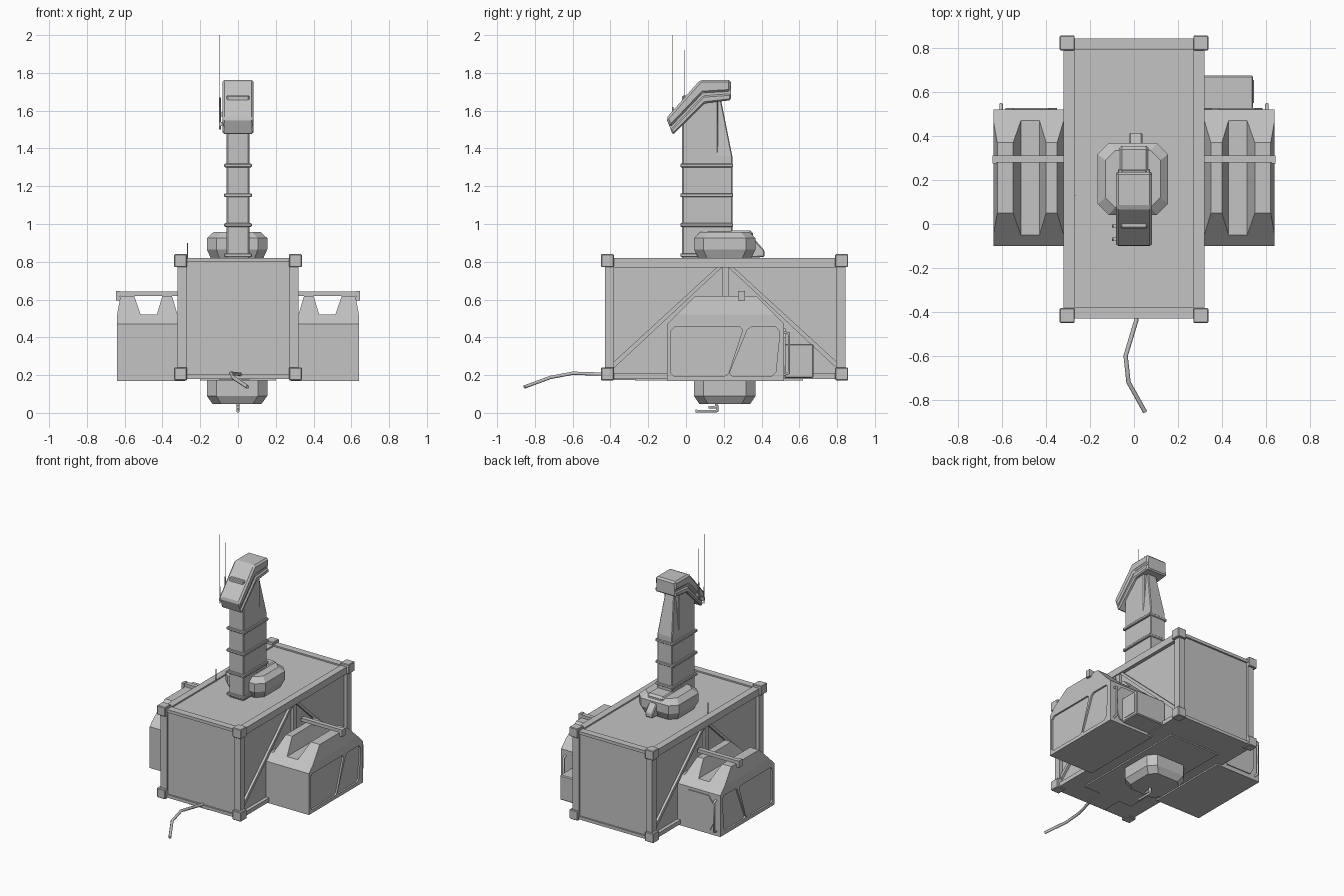
import bpy, bmesh
from mathutils import Vector

cube = bpy.data.objects.get("Cube")
if cube:
    bpy.data.objects.remove(cube, do_unlink=True)

GREY = (0.55, 0.55, 0.55, 1)
mat = bpy.data.materials.new("plain grey")
mat.use_nodes = True
mat.diffuse_color = GREY
mat.node_tree.nodes["Principled BSDF"].inputs["Base Color"].default_value = GREY


def loft(name, rings, bevel=0, mirror=False):
    """Skin a stack of equal-length rings and cap both ends."""
    bm = bmesh.new()
    loops = [[bm.verts.new(p) for p in ring] for ring in rings]
    n = len(loops[0])
    for a, b in zip(loops, loops[1:]):
        for i in range(n):
            j = (i + 1) % n
            bm.faces.new((a[i], a[j], b[j], b[i]))
    bm.faces.new(loops[0])
    bm.faces.new(loops[-1])
    bmesh.ops.recalc_face_normals(bm, faces=bm.faces)
    mesh = bpy.data.meshes.new(name)
    bm.to_mesh(mesh)
    bm.free()
    mesh.materials.append(mat)
    ob = bpy.data.objects.new(name, mesh)
    bpy.context.collection.objects.link(ob)
    if bevel:
        mod = ob.modifiers.new("Bevel", "BEVEL")
        mod.width, mod.segments = bevel, 1
    if mirror:
        ob.modifiers.new("Mirror", "MIRROR")
    return ob


def rect(x0, x1, y0, y1, z):
    return [(x0, y0, z), (x1, y0, z), (x1, y1, z), (x0, y1, z)]


def box(name, x, y, z, bevel=0, mirror=False):
    return loft(name, [rect(*x, *y, z[0]), rect(*x, *y, z[1])], bevel, mirror)


def side_prism(name, profile, x0, x1, bevel=0, mirror=False):
    """Extrude a (y, z) profile along x."""
    return loft(name, [[(x, y, z) for y, z in profile] for x in (x0, x1)], bevel, mirror)


def octagon(hx, hy, c, z, cx=-0.005, cy=0.205):
    pts = [(hx - c, -hy), (hx, c - hy), (hx, hy - c), (hx - c, hy),
           (c - hx, hy), (-hx, hy - c), (-hx, c - hy), (c - hx, -hy)]
    return [(cx + x, cy + y, z) for x, y in pts]


def tube(name, points, radius, sides=2, mirror=False):
    """Sweep a round section along a polyline."""
    cu = bpy.data.curves.new(name, "CURVE")
    cu.dimensions = "3D"
    cu.bevel_depth, cu.bevel_resolution, cu.use_fill_caps = radius, sides, True
    sp = cu.splines.new("POLY")
    sp.points.add(len(points) - 1)
    for p, co in zip(sp.points, points):
        p.co = (*co, 1)
    cu.materials.append(mat)
    ob = bpy.data.objects.new(name, cu)
    bpy.context.collection.objects.link(ob)
    if mirror:
        ob.modifiers.new("Mirror", "MIRROR")
    return ob


# Container: recessed panels inside a frame of posts and rails
X, Y0, Y1, Z0, Z1, W = 0.32, -0.43, 0.845, 0.18, 0.82, 0.05
box("container_panels", (-0.295, 0.295), (Y0 + 0.012, Y1 - 0.012), (Z0, Z1 - 0.01))
for end, ya, yb in (("front", Y0, Y0 + W), ("back", Y1 - W, Y1)):
    box(end + "_posts", (X - W, X), (ya, yb), (Z0, Z1), mirror=True)
    box(end + "_top_rail", (W - X, X - W), (ya, yb), (Z1 - 0.022, Z1))
    box(end + "_bottom_rail", (W - X, X - W), (ya, yb), (Z0, Z0 + 0.022))
box("side_top_rails", (X - W, X), (Y0 + W, Y1 - W), (Z1 - W, Z1), mirror=True)
box("side_bottom_rails", (X - W, X), (Y0 + W, Y1 - W), (Z0, Z0 + 0.03), mirror=True)
for end, ya in (("front", -0.45), ("back", 0.79)):
    for level, za in (("lower", 0.172), ("upper", 0.772)):
        box(f"{end}_{level}_corner_blocks", (0.27, 0.338), (ya, ya + 0.068),
            (za, za + 0.068), 0.004, True)

# Side bracing
MID = (Y0 + Y1) / 2
box("brace_post", (0.28, 0.312), (MID - 0.018, MID + 0.018), (Z0, Z1 - W), mirror=True)
for s, label in ((-1, "front"), (1, "back")):
    side_prism(label + "_diagonal_braces",
               [(MID + s * a, z) for a, z in
                ((0.018, 0.77), (0.045, 0.77), (0.588, 0.272), (0.588, 0.238))],
               0.28, 0.312, mirror=True)

# Side lockers with panels cut into the outer face
locker = side_prism("side_lockers",
                    [(-0.10, 0.17), (-0.10, 0.47), (-0.05, 0.52), (0.47, 0.52),
                     (0.52, 0.47), (0.52, 0.17)], 0.28, 0.64)
panels = [
    [(-0.08, 0.21), (-0.065, 0.195), (0.205, 0.195), (0.225, 0.21),
     (0.30, 0.44), (0.285, 0.455), (-0.06, 0.455), (-0.08, 0.435)],
    [(0.245, 0.195), (0.455, 0.195), (0.475, 0.215), (0.492, 0.38),
     (0.492, 0.435), (0.475, 0.455), (0.345, 0.455), (0.325, 0.44),
     (0.23, 0.21)],
]
for prof in panels:
    cutter = side_prism("panel_cutter", prof, 0.628, 0.68)
    cutter.hide_render = True
    mod = locker.modifiers.new("Panel", "BOOLEAN")
    mod.operation, mod.solver, mod.object = "DIFFERENCE", "EXACT", cutter
    bpy.context.view_layer.objects.active = locker
    bpy.ops.object.modifier_apply(modifier=mod.name)
    bpy.data.objects.remove(cutter, do_unlink=True)
locker.modifiers.new("Mirror", "MIRROR")

# Tapered ribs, strap and rear fittings of the lockers
for label, a, b, c, d in (("inner", 0.32, 0.43, 0.35, 0.40), ("outer", 0.515, 0.64, 0.55, 0.622)):
    loft(label + "_locker_ribs", [rect(a, b, -0.05, 0.47, 0.52),
                                  rect(c, d, 0.05, 0.37, 0.62)], mirror=True)
box("locker_straps", (0.31, 0.643), (0.28, 0.312), (0.618, 0.642), mirror=True)
box("strap_ends", (0.625, 0.645), (0.275, 0.312), (0.595, 0.645), mirror=True)
loft("locker_back_plates",
     [[(x, y, z) for x, z in ((0.36, 0.20), (0.56, 0.20), (0.585, 0.25), (0.585, 0.40),
                              (0.55, 0.45), (0.39, 0.45), (0.35, 0.40), (0.35, 0.25))]
      for y in (0.515, 0.527)], mirror=True)
tube("locker_handles", [(0.605, 0.51, 0.43), (0.605, 0.545, 0.42),
                        (0.605, 0.545, 0.21), (0.605, 0.51, 0.20)], 0.008, 1, True)
box("rear_side_case", (0.30, 0.542), (0.52, 0.675), (0.185, 0.365), 0.006)
box("rear_case_panel", (0.54, 0.546), (0.55, 0.655), (0.205, 0.345))

# Roof and belly housings
loft("roof_housing", [octagon(0.135, 0.135, 0.045, 0.81), octagon(0.16, 0.163, 0.05, 0.865),
                      octagon(0.16, 0.163, 0.05, 0.925), octagon(0.125, 0.13, 0.045, 0.957)])
box("roof_housing_ridge", (-0.07, 0.07), (0.10, 0.355), (0.90, 0.965), 0.015)
side_prism("roof_housing_spout", [(0.30, 0.82), (0.30, 0.945), (0.35, 0.935),
                                  (0.415, 0.86), (0.415, 0.825)], -0.022, 0.038, 0.006)
loft("belly_housing", [octagon(0.16, 0.163, 0.05, 0.19), octagon(0.16, 0.163, 0.05, 0.09),
                       octagon(0.13, 0.135, 0.045, 0.048)])
tube("belly_hook", [(0, 0.16, 0.06), (0, 0.16, 0.03), (0, 0.12, 0.03)], 0.009, 1)
tube("belly_hook_bar", [(0, 0.05, 0.009), (0, 0.165, 0.009), (0, 0.165, 0.04)], 0.009, 1)
box("belly_plate", (-0.2, 0.2), (-0.27, 0.62), (0.171, 0.185))
box("belly_front_plate", (-0.1, 0.06), (-0.42, -0.15), (0.173, 0.2))

# Mast with a tapering rear spine and clamp bands
box("mast", (-0.06, 0.06), (-0.02, 0.17), (0.81, 1.68), 0.006)
loft("mast_spine", [rect(-0.06, 0.06, 0.15, 0.245, 0.81), rect(-0.06, 0.06, 0.15, 0.245, 1.36),
                    rect(-0.035, 0.035, 0.15, 0.185, 1.66)], 0.005)
for i, z in enumerate((0.835, 0.995, 1.152, 1.31)):
    box(f"mast_band_{i + 1}", (-0.073, 0.073), (-0.03, 0.25), (z - 0.01, z + 0.01), 0.004)

# Angled periscope head: upper shell, recessed core, lower shell
TOP = [(-0.105, 1.56), (0.075, 1.763), (0.237, 1.763)]
LOW = [(-0.07, 1.472), (0.10, 1.64), (0.237, 1.655)]


def between(t):
    return [tuple(Vector(a).lerp(Vector(b), t)) for a, b in zip(TOP, LOW)]


side_prism("head_upper_shell", TOP + between(0.58)[::-1], -0.083, 0.083, 0.012)
side_prism("head_core", between(0.3) + between(0.9)[::-1], -0.073, 0.073)
side_prism("head_lower_shell", between(0.68) + LOW[::-1], -0.083, 0.083, 0.008)

# Antennas
for i, (y, base, top) in enumerate(((-0.07, 1.53, 2.0), (-0.01, 1.58, 1.92))):
    tube(f"antenna_{i + 1}", [(-0.096, y, base), (-0.096, y, top)], 0.002, 1)
    tube(f"antenna_base_{i + 1}", [(-0.096, y, base - 0.03), (-0.096, y, base + 0.09)], 0.005, 1)
    box(f"antenna_bracket_{i + 1}", (-0.1, -0.07), (y - 0.008, y + 0.008), (base - 0.01, base + 0.01))
tube("roof_whip", [(-0.268, 0.13, 0.81), (-0.268, 0.13, 0.9)], 0.002, 1)

# Trailing cable
tube("trailing_cable", [(0.01, -0.36, 0.195), (0.01, -0.44, 0.205), (-0.038, -0.60, 0.21),
                        (-0.025, -0.72, 0.187), (0.05, -0.855, 0.137)], 0.01, 1)
